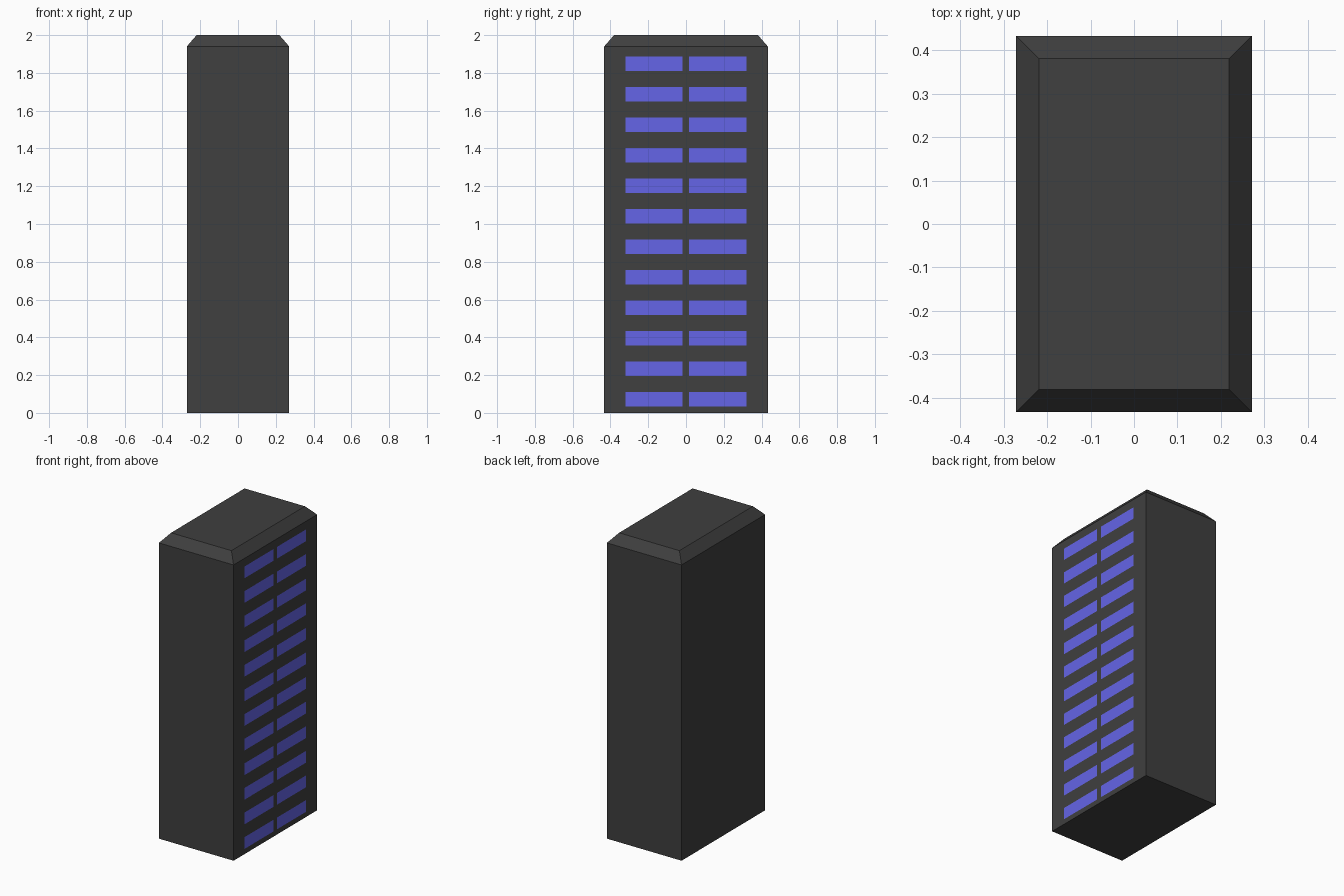
import bpy, bmesh
from mathutils import Vector

if "Cube" in bpy.data.objects:
    bpy.data.objects.remove(bpy.data.objects["Cube"])

HX, HY, SHOULDER, TOP = 0.271, 0.433, 1.94, 2.0
INSET = 0.052
ROWS, PITCH, FIRST, WIN_H = 12, 0.1614, 0.034, 0.077
WIN_Y = (-0.321, -0.019, 0.017, 0.319)


def material(name, color):
    m = bpy.data.materials.new(name)
    m.diffuse_color = (*color, 1)
    m.use_nodes = True
    m.node_tree.nodes["Principled BSDF"].inputs["Base Color"].default_value = m.diffuse_color
    return m


bm = bmesh.new()

# Main block
bmesh.ops.create_cube(bm, size=1)
for v in bm.verts:
    v.co = (v.co.x * 2 * HX, v.co.y * 2 * HY, (v.co.z + 0.5) * SHOULDER)

# Sloped roof edge: raise the top face and draw it in
bm.normal_update()
top = max(bm.faces, key=lambda f: f.calc_center_median().z)
roof = bmesh.ops.extrude_discrete_faces(bm, faces=[top])["faces"][0]
for v in roof.verts:
    v.co.x *= (HX - INSET) / HX
    v.co.y *= (HY - INSET) / HY
    v.co.z = TOP


# Window grid cut flush into the right wall
def wall_faces():
    return [f for f in bm.faces if all(abs(v.co.x - HX) < 1e-4 for v in f.verts)]


def cut_wall(point, normal):
    faces = wall_faces()
    geom = faces + list({e for f in faces for e in f.edges}) + list({v for f in faces for v in f.verts})
    bmesh.ops.bisect_plane(bm, geom=geom, plane_co=point, plane_no=normal)


for y in WIN_Y:
    cut_wall(Vector((0, y, 0)), Vector((0, 1, 0)))
for row in range(ROWS):
    for z in (FIRST + row * PITCH, FIRST + row * PITCH + WIN_H):
        cut_wall(Vector((0, 0, z)), Vector((0, 0, 1)))

# Colour the window cells
for f in wall_faces():
    c = f.calc_center_median()
    in_column = WIN_Y[0] < c.y < WIN_Y[1] or WIN_Y[2] < c.y < WIN_Y[3]
    in_row = c.z > FIRST and (c.z - FIRST) % PITCH < WIN_H
    if in_column and in_row and c.z < FIRST + ROWS * PITCH - PITCH + WIN_H:
        f.material_index = 1

bmesh.ops.recalc_face_normals(bm, faces=bm.faces)
mesh = bpy.data.meshes.new("tower_block")
bm.to_mesh(mesh)
bm.free()
mesh.materials.append(material("dark_wall", (0.05, 0.05, 0.05)))
mesh.materials.append(material("blue_window", (0.13, 0.13, 0.8)))
tower = bpy.data.objects.new("tower_block", mesh)
bpy.context.collection.objects.link(tower)
